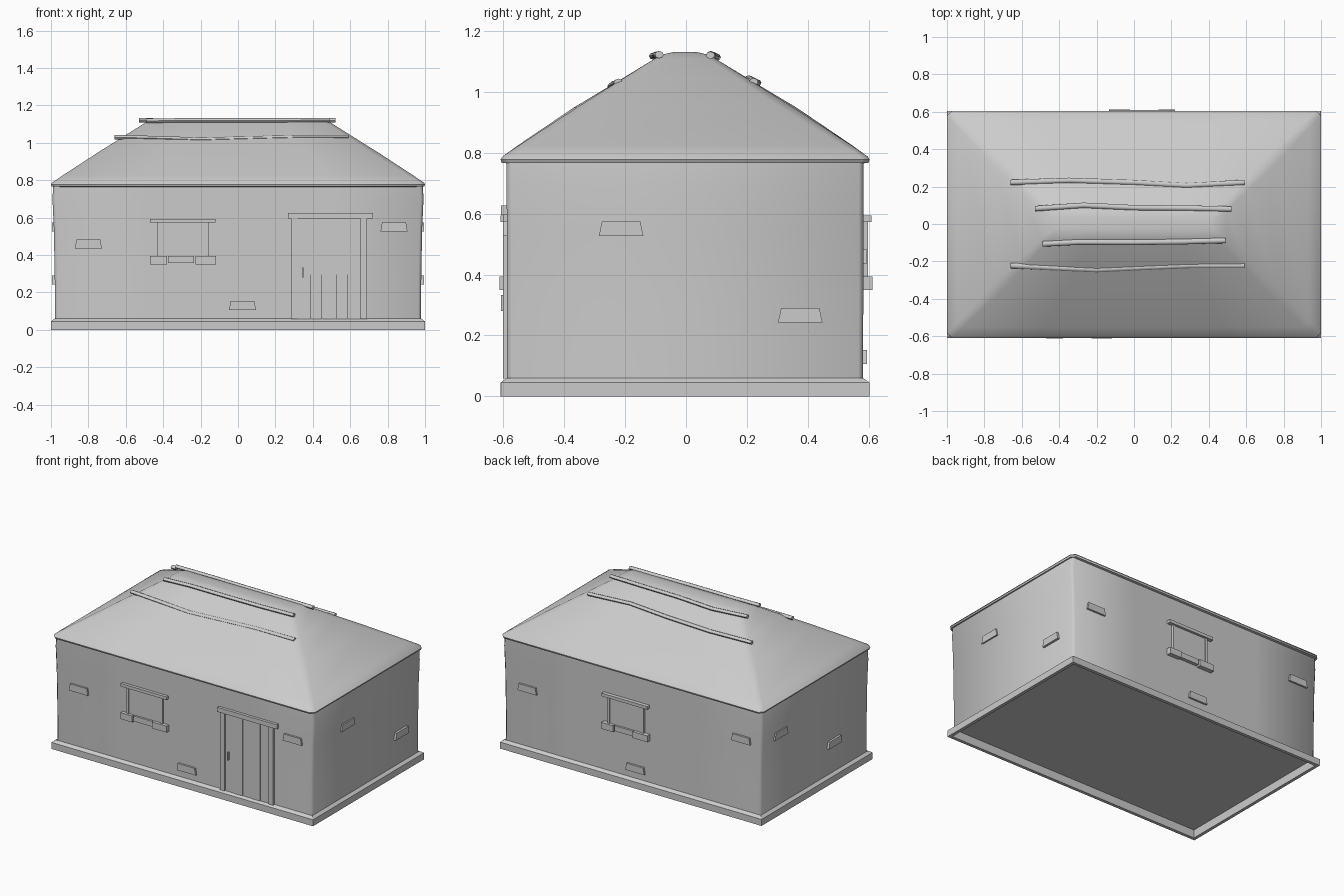
import bpy, bmesh, math
from mathutils import Vector

if "Cube" in bpy.data.objects:
    bpy.data.objects.remove(bpy.data.objects["Cube"])

grey = bpy.data.materials.new("plain grey")
grey.diffuse_color = (0.6, 0.6, 0.6, 1)
grey.use_nodes = True
grey.node_tree.nodes["Principled BSDF"].inputs["Base Color"].default_value = grey.diffuse_color


def finish(name, bm, smooth=None):
    bmesh.ops.recalc_face_normals(bm, faces=bm.faces)
    me = bpy.data.meshes.new(name)
    bm.to_mesh(me)
    bm.free()
    me.materials.append(grey)
    ob = bpy.data.objects.new(name, me)
    bpy.context.collection.objects.link(ob)
    if smooth:
        bpy.ops.object.select_all(action='DESELECT')
        ob.select_set(True)
        bpy.context.view_layer.objects.active = ob
        bpy.ops.object.shade_smooth_by_angle(angle=math.radians(smooth))
    return ob


def loft(name, rings, smooth=None, caps=(True, True)):
    """Bridge a list of point rings into one skin."""
    bm = bmesh.new()
    loops = [[bm.verts.new(p) for p in r] for r in rings]
    n = len(loops[0])
    for a, b in zip(loops, loops[1:]):
        for i in range(n):
            j = (i + 1) % n
            bm.faces.new((a[i], a[j], b[j], b[i]))
    if caps[0]:
        bm.faces.new(loops[0])
    if caps[1]:
        bm.faces.new(loops[-1])
    return finish(name, bm, smooth)


def rect(hx, hy, z, c=0.001, bulge=0.0, dy=-0.003):
    """Rectangle ring with clipped corners; the long sides can bulge."""
    m, b = hx * 0.5, hy + bulge
    pts = [(-m, -b), (m, -b), (hx - c, -hy), (hx, -hy + c), (hx, hy - c), (hx - c, hy),
           (m, b), (-m, b), (-hx + c, hy), (-hx, hy - c), (-hx, -hy + c), (-hx + c, -hy)]
    return [(x, y + dy, z) for x, y in pts]


# Plinth with sloped top and a hollow underneath
loft("plinth", [rect(0.978, 0.584, 0.056), rect(0.978, 0.584, 0), rect(1, 0.606, 0),
                rect(1, 0.606, 0.045), rect(0.98, 0.585, 0.06)], caps=(True, False))

# Walls, leaning out slightly towards the top
loft("walls", [rect(0.978, 0.584, 0.057, 0.015), rect(0.98, 0.585, 0.3, 0.015),
               rect(0.985, 0.585, 0.55, 0.015), rect(0.992, 0.586, 0.7, 0.015),
               rect(0.988, 0.586, 0.775, 0.015)], 50, (False, False))

# Hipped roof: inset from the eaves, height, corner clip, bulge of the long slopes
steps = [(0.03, 0.764, 0.025, 0), (0.004, 0.767, 0.025, 0), (0, 0.778, 0.025, 0),
         (0.006, 0.787, 0.025, 0), (0.06, 0.824, 0.03, 0.003), (0.25, 0.948, 0.04, 0.01),
         (0.40, 1.042, 0.03, 0.003), (0.505, 1.108, 0.025, 0), (0.535, 1.123, 0.02, 0),
         (0.57, 1.131, 0.012, 0)]
loft("roof", [rect(1 - d, 0.606 - d, z, c, b) for d, z, c, b in steps], 50, (False, True))


# Poles lying along the roof
def pole(name, pts, r=0.012, sides=8):
    pts = [Vector(p) for p in pts]
    rings = []
    for p in pts:
        rings.append([p + Vector((0, math.cos(2 * math.pi * i / sides) * r * 1.2,
                                  math.sin(2 * math.pi * i / sides) * r)) for i in range(sides)])
    loft(name, rings, 50)


pole("lower_back_pole", [(-0.66, 0.222, 1.031), (-0.35, 0.233, 1.029), (0, 0.222, 1.034),
                         (0.28, 0.206, 1.042), (0.59, 0.222, 1.033)])
pole("upper_back_pole", [(-0.53, 0.082, 1.122), (-0.27, 0.1, 1.113), (0, 0.087, 1.118),
                         (0.27, 0.085, 1.119), (0.52, 0.08, 1.12)])
pole("upper_front_pole", [(-0.49, -0.107, 1.117), (-0.3, -0.097, 1.12), (0, -0.098, 1.12),
                          (0.25, -0.095, 1.12), (0.49, -0.088, 1.122)])
pole("lower_front_pole", [(-0.66, -0.222, 1.03), (-0.45, -0.233, 1.025), (-0.2, -0.244, 1.017),
                          (0.1, -0.23, 1.025), (0.3, -0.222, 1.03), (0.59, -0.222, 1.031)])


# Wall details: a block from u0 to u1 and z0 to z1, standing out to a given distance
def block(name, side, u0, u1, z0, z1, out, taper=0.0, depth=0.035):
    def pos(u, d, z):
        return {"front": (u, -d, z), "back": (u, d, z),
                "right": (d, u, z), "left": (-d, u, z)}[side]
    prof = [(u0, z0), (u1, z0), (u1 - taper, z1), (u0 + taper, z1)]
    loft(name, [[pos(u, d, z) for u, z in prof] for d in (out - depth, out)])


def window(side, x, flip=1):
    tag = side + "_window_"

    def part(name, a, b, z0, z1, out):
        u0, u1 = sorted((x + flip * a, x + flip * b))
        block(tag + name, side, u0, u1, z0, z1, out)
    part("lintel", -0.175, 0.175, 0.573, 0.594, 0.609)
    part("pane", -0.125, 0.125, 0.39, 0.575, 0.592)
    part("post_a", -0.138, -0.122, 0.39, 0.575, 0.598)
    part("post_b", 0.122, 0.138, 0.39, 0.575, 0.598)
    # sill of three stones with stepped fronts
    part("sill_a", -0.175, -0.085, 0.35, 0.394, 0.613)
    part("sill_b", -0.078, 0.06, 0.357, 0.394, 0.606)
    part("sill_c", 0.067, 0.178, 0.35, 0.394, 0.613)


window("front", -0.295)
window("back", 0.045, -1)

# Door: planks, posts, lintel and handle
edges = [0.317, 0.386, 0.452, 0.523, 0.587, 0.655]
for i, (a, b) in enumerate(zip(edges, edges[1:])):
    block("door_plank_%d" % i, "front", a + 0.002, b - 0.002, 0.058, 0.595,
          0.593 + 0.003 * (i % 2))
block("door_post_left", "front", 0.283, 0.317, 0.058, 0.595, 0.601)
block("door_post_right", "front", 0.655, 0.689, 0.058, 0.595, 0.601)
block("door_lintel", "front", 0.267, 0.722, 0.595, 0.626, 0.608)
block("door_handle", "front", 0.341, 0.349, 0.28, 0.333, 0.608)

# Bare bricks showing on each wall
for u, z in ((-0.8, 0.436), (0.024, 0.106), (0.834, 0.527)):
    block("front_brick", "front", u - 0.072, u + 0.072, z, z + 0.047, 0.601, 0.008)
    block("back_brick", "back", -u - 0.072, -u + 0.072, z, z + 0.047, 0.595, 0.008)
for u, z in ((-0.213, 0.526), (0.375, 0.242)):
    block("right_brick", "right", u - 0.073, u + 0.073, z, z + 0.048, 0.995, 0.01)
for u, z in ((0.375, 0.526), (-0.213, 0.242)):
    block("left_brick", "left", u - 0.073, u + 0.073, z, z + 0.048, 0.995, 0.01)
